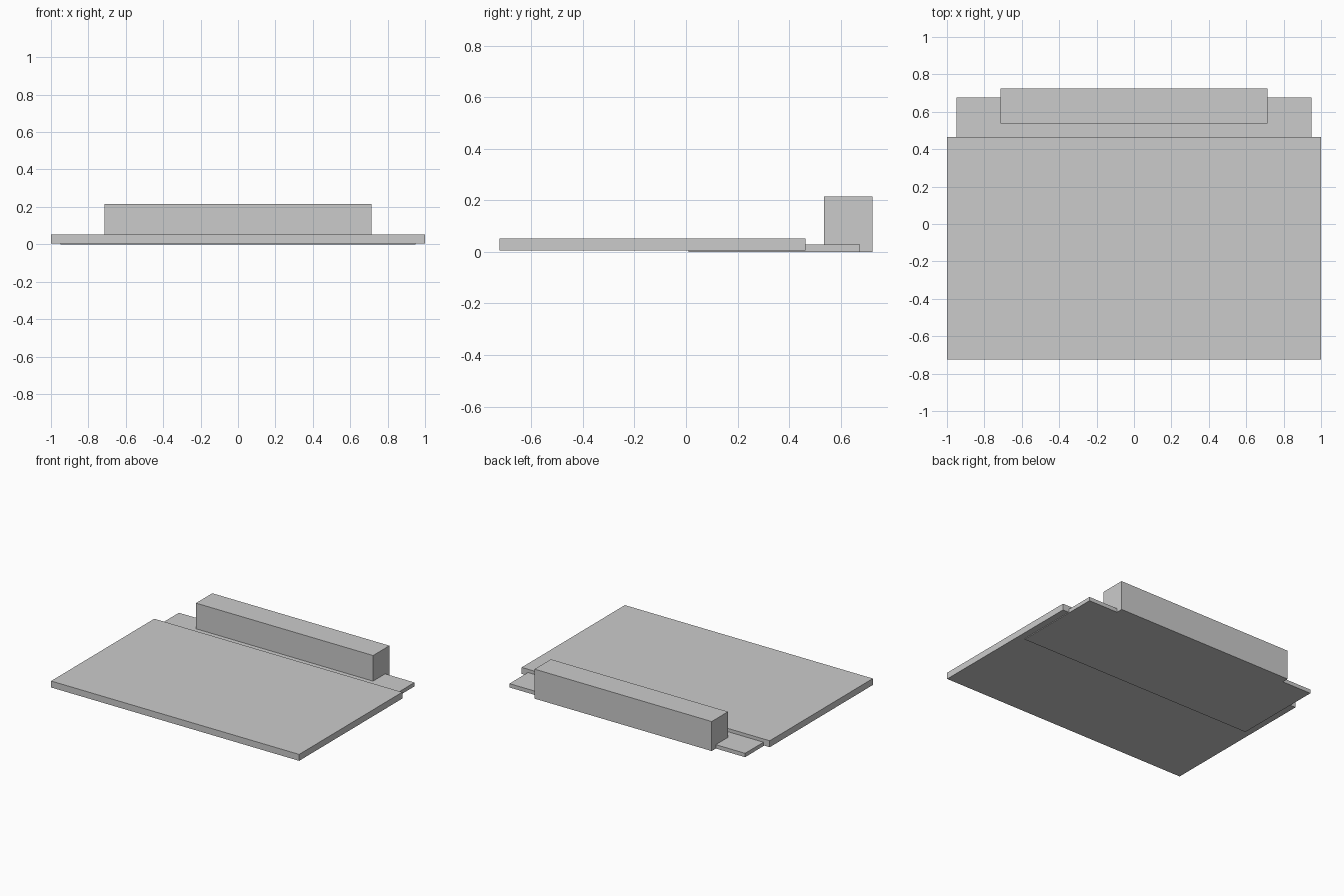
import bpy

old = bpy.data.objects.get("Cube")
if old:
    bpy.data.objects.remove(old, do_unlink=True)

GREY = (0.6, 0.6, 0.6, 1)
mat = bpy.data.materials.new("light grey")
mat.use_nodes = True
mat.diffuse_color = GREY
mat.node_tree.nodes["Principled BSDF"].inputs["Base Color"].default_value = GREY


def box(name, half_width, y, z):
    """Box centred on x, spanning the given y and z ranges."""
    bpy.ops.mesh.primitive_cube_add(size=1, location=(0, sum(y) / 2, sum(z) / 2))
    ob = bpy.context.object
    ob.name = name
    ob.scale = (2 * half_width, y[1] - y[0], z[1] - z[0])
    bpy.ops.object.transform_apply(location=False, rotation=False, scale=True)
    ob.data.materials.append(mat)
    return ob


# Wide flat panel at the front
box("main_panel", 1.0, (-0.724, 0.464), (0.005, 0.052))
# Thin plate tucked under the panel and reaching behind it
box("connecting_plate", 0.95, (0.01, 0.676), (0.0, 0.028))
# Raised bar along the back
box("rear_bar", 0.714, (0.536, 0.724), (0.0, 0.215))
